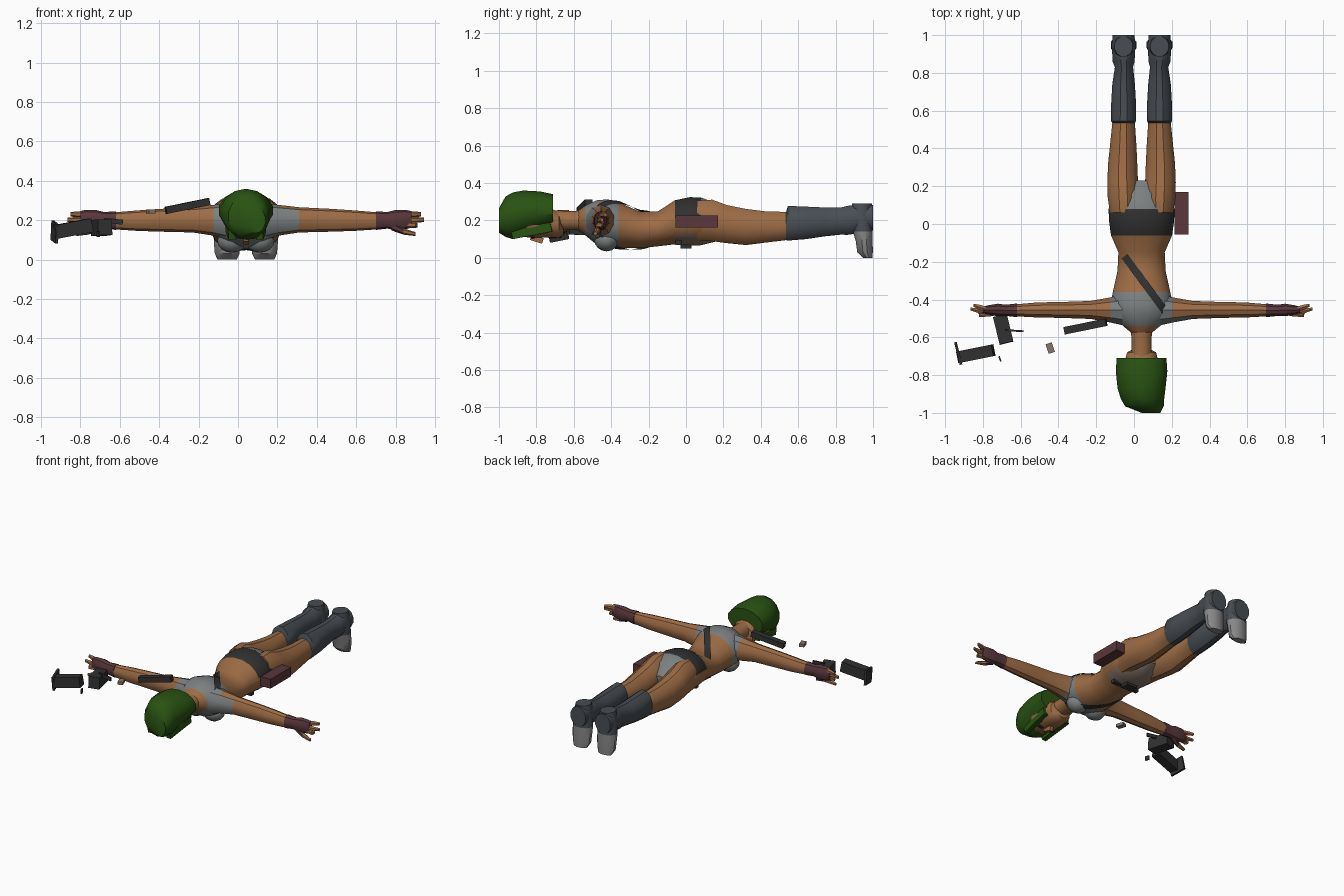
import bpy, bmesh, math
from mathutils import Vector, Matrix
from mathutils.bvhtree import BVHTree

if "Cube" in bpy.data.objects:
    bpy.data.objects.remove(bpy.data.objects["Cube"])

MID = 0.04  # body centre line in x
COLOURS = {
    "skin": (0.34, 0.15, 0.06), "hair_green": (0.022, 0.085, 0.006),
    "cloth_grey": (0.2, 0.215, 0.215), "boot_grey": (0.065, 0.075, 0.088),
    "dark": (0.03, 0.03, 0.031), "maroon": (0.1, 0.038, 0.045),
    "toe_grey": (0.24, 0.24, 0.24), "tan": (0.25, 0.18, 0.14),
}
MATS = {}
for key, rgb in COLOURS.items():
    m = bpy.data.materials.new(key)
    m.use_nodes = True
    m.diffuse_color = (*rgb, 1)
    m.node_tree.nodes["Principled BSDF"].inputs["Base Color"].default_value = (*rgb, 1)
    MATS[key] = m
NAMES = list(COLOURS)
parts = []


def finish(name, bm, rule):
    """Store the mesh; rule is a colour name or a function of the face centre."""
    bmesh.ops.recalc_face_normals(bm, faces=bm.faces)
    for f in bm.faces:
        colour = rule if isinstance(rule, str) else rule(f.calc_center_median(), f.normal)
        f.material_index = NAMES.index(colour)
    me = bpy.data.meshes.new(name)
    bm.to_mesh(me)
    bm.free()
    for key in NAMES:
        me.materials.append(MATS[key])
    ob = bpy.data.objects.new(name, me)
    bpy.context.collection.objects.link(ob)
    parts.append(ob)
    return ob


def loft(name, axis, rings, rule, sides=12):
    """Skin elliptical rings (t, a, b, ra, rb) along an axis and cap the ends."""
    order = {"x": lambda t, a, b: (t, a, b), "y": lambda t, a, b: (a, t, b),
             "z": lambda t, a, b: (a, b, t)}[axis]
    bm = bmesh.new()
    loops = []
    for t, a, b, ra, rb in rings:
        angles = [2 * math.pi * (i + 0.5) / sides for i in range(sides)]
        loops.append([bm.verts.new(order(t, a + ra * math.cos(w), b + rb * math.sin(w)))
                      for w in angles])
    for lo, hi in zip(loops, loops[1:]):
        for i in range(sides):
            j = (i + 1) % sides
            bm.faces.new((lo[i], lo[j], hi[j], hi[i]))
    bm.faces.new(loops[0])
    bm.faces.new(loops[-1])
    return finish(name, bm, rule)


def bar(name, start, end, width, height, rule):
    """Box running from start to end."""
    a, b = Vector(start), Vector(end)
    rot = (b - a).to_track_quat("X", "Z").to_matrix().to_4x4()
    size = Matrix.Diagonal(((b - a).length, width, height, 1))
    bm = bmesh.new()
    bmesh.ops.create_cube(bm, size=1, matrix=Matrix.Translation((a + b) / 2) @ rot @ size)
    return finish(name, bm, rule)


def ball(name, centre, radii, rule, u=12, v=8):
    bm = bmesh.new()
    bmesh.ops.create_uvsphere(bm, u_segments=u, v_segments=v, radius=1,
                              matrix=Matrix.Translation(centre) @ Matrix.Diagonal((*radii, 1)))
    return finish(name, bm, rule)


# Torso with cropped top, belt and brief
def torso_colour(c, n):
    if -0.56 < c.y < -0.36:
        return "cloth_grey"
    if -0.06 < c.y < 0.08 and c.z > 0.2:
        return "dark"
    if c.y > -0.06 and c.z < 0.11:
        return "tan"
    if c.y > 0.08 and abs(c.x - MID) < 0.06:
        return "cloth_grey"
    return "skin"


torso = loft("torso", "y", [
    (-0.58, MID, 0.20, 0.05, 0.05), (-0.54, MID, 0.20, 0.10, 0.08),
    (-0.48, MID, 0.19, 0.16, 0.12), (-0.42, MID, 0.185, 0.168, 0.13),
    (-0.36, MID, 0.175, 0.155, 0.125), (-0.25, MID, 0.15, 0.13, 0.10),
    (-0.15, MID, 0.155, 0.125, 0.095), (-0.06, MID, 0.19, 0.165, 0.12),
    (0.02, MID, 0.195, 0.176, 0.132), (0.08, MID, 0.195, 0.178, 0.13),
    (0.16, MID, 0.19, 0.14, 0.105), (0.23, MID, 0.18, 0.06, 0.05)], torso_colour, 16)

# Diagonal strap laid on the back and chest
tree = BVHTree.FromPolygons([v.co[:] for v in torso.data.vertices],
                            [p.vertices[:] for p in torso.data.polygons])
start, end = Vector((-0.05, -0.17, 0)), Vector((0.2, -0.51, 0))
side = Vector((0.8, 0.58, 0)) * 0.02
for label, up in (("back_strap", 1), ("chest_strap", -1)):
    bm = bmesh.new()
    previous = None
    for i in range(13):
        pair = []
        for k in (-1, 1):
            p = start.lerp(end, i / 12) + side * k
            hit = tree.ray_cast(p + Vector((0, 0, up)), Vector((0, 0, -up)))[0]
            if hit:
                pair.append(bm.verts.new(hit + Vector((0, 0, 0.008 * up))))
        if len(pair) == 2:
            if previous:
                bm.faces.new((*previous, pair[1], pair[0]))
            previous = pair
    finish(label, bm, "dark")

# Buckle under the belt and holster at the left hip
bar("buckle", (0, 0.0, 0.06), (0.08, 0.0, 0.06), 0.06, 0.02, "dark")
bar("front_belt", (-0.06, -0.04, 0.085), (0.14, -0.04, 0.085), 0.03, 0.03, "dark")
bar("holster", (0.252, -0.055, 0.195), (0.252, 0.17, 0.195), 0.075, 0.065, "maroon")

# Neck, head and face
loft("neck", "y", [(-0.53, MID, 0.2, 0.065, 0.06), (-0.60, MID, 0.2, 0.055, 0.052),
                   (-0.72, MID, 0.2, 0.055, 0.055)], "skin")
loft("head", "y", [(-0.655, MID, 0.15, 0.035, 0.03), (-0.68, MID, 0.175, 0.08, 0.07),
                   (-0.74, MID, 0.19, 0.095, 0.085), (-0.84, MID, 0.2, 0.11, 0.095),
                   (-0.92, MID, 0.2, 0.09, 0.08)], "skin")
bar("nose", (MID, -0.83, 0.11), (MID, -0.765, 0.09), 0.025, 0.03, "skin")
for s, label in ((1, "left"), (-1, "right")):
    bar(label + "_eye", (MID + s * 0.028, -0.82, 0.109), (MID + s * 0.062, -0.82, 0.113),
        0.018, 0.009, "dark")
    bar(label + "_fringe", (MID + s * 0.085, -0.72, 0.165), (MID + s * 0.07, -0.93, 0.125),
        0.035, 0.05, "hair_green")
loft("hair", "y", [
    (-0.71, MID, 0.255, 0.135, 0.085), (-0.78, MID, 0.25, 0.14, 0.105),
    (-0.87, 0.04, 0.24, 0.13, 0.12), (-0.925, 0.045, 0.225, 0.118, 0.125),
    (-0.965, 0.055, 0.22, 0.105, 0.108), (-1.0, 0.09, 0.2, 0.05, 0.065)], "hair_green", 14)


# Limbs, built once for each side
def leg_colour(c, n):
    return "boot_grey" if c.y > 0.54 else "skin"


def limb(name, s, rings, rule, sides=10):
    return loft(name, "x", [(MID + s * d, y, z, ry, rz) for d, y, z, ry, rz in rings], rule, sides)


for s, label in ((1, "left"), (-1, "right")):
    ball(label + "_chest", (MID + s * 0.07, -0.425, 0.095), (0.075, 0.065, 0.06), "cloth_grey")
    loft(label + "_leg", "y", [
        (y, MID + s * d, z, rx, rz) for y, d, z, rx, rz in (
            (0.06, 0.095, 0.2, 0.075, 0.11), (0.14, 0.097, 0.2, 0.085, 0.115),
            (0.22, 0.1, 0.18, 0.084, 0.105), (0.32, 0.1, 0.165, 0.08, 0.1),
            (0.42, 0.097, 0.165, 0.072, 0.087), (0.535, 0.095, 0.17, 0.062, 0.078),
            (0.545, 0.095, 0.185, 0.069, 0.096), (0.64, 0.095, 0.187, 0.068, 0.09),
            (0.74, 0.095, 0.192, 0.062, 0.08), (0.83, 0.093, 0.197, 0.05, 0.075),
            (0.86, 0.095, 0.2, 0.06, 0.08), (0.93, 0.095, 0.21, 0.064, 0.08),
            (1.0, 0.095, 0.215, 0.06, 0.07))], leg_colour)
    loft(label + "_foot", "z", [
        (z, MID + s * 0.095, y, rx, ry) for z, y, rx, ry in (
            (0.0, 0.973, 0.05, 0.026), (0.03, 0.957, 0.065, 0.043), (0.09, 0.953, 0.07, 0.047),
            (0.14, 0.945, 0.07, 0.055), (0.22, 0.94, 0.066, 0.06), (0.29, 0.94, 0.05, 0.055))],
        lambda c, n: "toe_grey" if c.z < 0.14 else "boot_grey")
    limb(label + "_arm", s, (
        (0.1, -0.455, 0.195, 0.085, 0.09), (0.165, -0.455, 0.2, 0.07, 0.078),
        (0.27, -0.455, 0.202, 0.05, 0.064), (0.43, -0.455, 0.2, 0.044, 0.058),
        (0.55, -0.455, 0.198, 0.042, 0.052), (0.67, -0.457, 0.197, 0.033, 0.043)),
        lambda c, n: "cloth_grey" if abs(c.x - MID) < 0.16 or
        (0.2 < c.x < 0.31 and n.y < -0.7) else "skin")
    limb(label + "_glove", s, (
        (0.66, -0.457, 0.198, 0.038, 0.047), (0.72, -0.457, 0.2, 0.031, 0.042),
        (0.76, -0.455, 0.2, 0.035, 0.052), (0.81, -0.455, 0.203, 0.026, 0.05),
        (0.84, -0.455, 0.205, 0.018, 0.042)), "maroon")
    for name, y, z, tip in (("index", -0.467, 0.175, 0.87), ("middle", -0.46, 0.202, 0.905),
                            ("ring", -0.44, 0.23, 0.89)):
        limb(f"{label}_{name}_finger", s, (
            (0.81, -0.455, z, 0.017, 0.016), (0.86, y, z, 0.015, 0.015),
            (tip, y + 0.01, z, 0.009, 0.011)), "skin", 6)
    limb(label + "_thumb", s, ((0.74, -0.46, 0.17, 0.02, 0.022), (0.8, -0.475, 0.143, 0.016, 0.016),
                               (0.86, -0.485, 0.13, 0.01, 0.01)),
         lambda c, n: "skin" if abs(c.x - MID) > 0.82 else "maroon", 6)

# Loose equipment beside the right arm
bar("long_barrel", (-0.367, -0.565, 0.25), (-0.147, -0.52, 0.295), 0.04, 0.036, "dark")
bar("small_block", (-0.452, -0.632, 0.245), (-0.435, -0.682, 0.245), 0.034, 0.02, "tan")
bar("grip_block", (-0.71, -0.485, 0.16), (-0.675, -0.63, 0.165), 0.075, 0.08, "dark")
bar("thin_rod", (-0.68, -0.562, 0.2), (-0.585, -0.568, 0.19), 0.01, 0.025, "dark")
bar("receiver", (-0.93, -0.705, 0.14), (-0.745, -0.668, 0.175), 0.062, 0.07, "dark")
bar("receiver_fin", (-0.943, -0.635, 0.15), (-0.918, -0.735, 0.13), 0.014, 0.1, "dark")
bar("trigger_chip", (-0.715, -0.7, 0.13), (-0.705, -0.728, 0.13), 0.008, 0.03, "dark")

# Smooth shading with crisp edges
bpy.ops.object.select_all(action="DESELECT")
for ob in parts:
    ob.select_set(True)
bpy.context.view_layer.objects.active = torso
bpy.ops.object.shade_smooth_by_angle(angle=math.radians(35))
